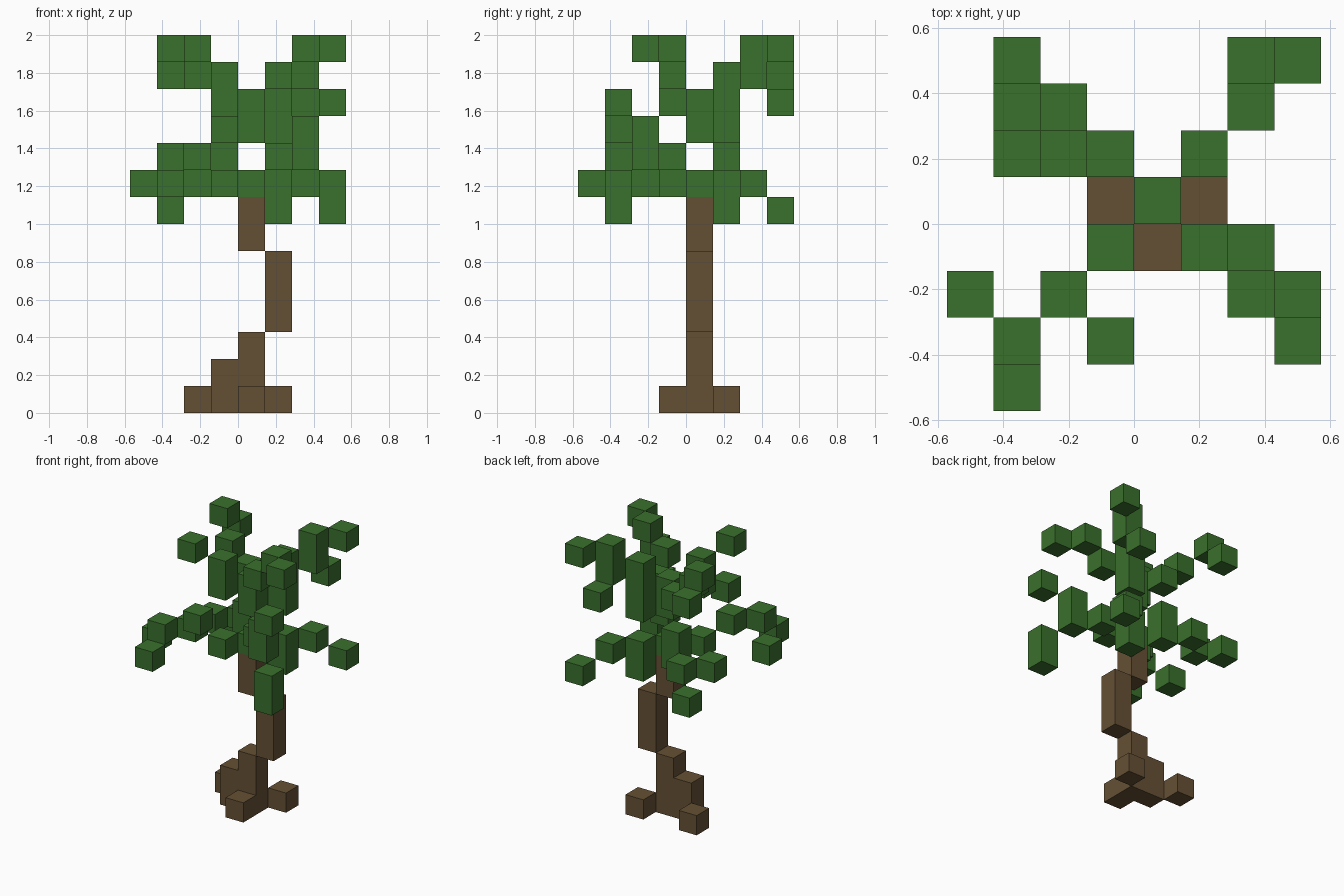
import bpy
import bmesh
from mathutils import Matrix, Vector

default_cube = bpy.data.objects.get("Cube")
if default_cube:
    bpy.data.objects.remove(default_cube, do_unlink=True)

CELL = 1 / 7  # edge length of one block


def make_material(name, color):
    material = bpy.data.materials.new(name)
    material.use_nodes = True
    material.diffuse_color = color
    material.node_tree.nodes["Principled BSDF"].inputs["Base Color"].default_value = color
    return material


def add_blocks(name, material, blocks):
    """Each block is (column, row, bottom level, height), counted in cells."""
    bm = bmesh.new()
    for column, row, level, height in blocks:
        center = Vector((column + 0.5, row + 0.5, level + height / 2)) * CELL
        size = Vector((CELL, CELL, CELL * height))
        matrix = Matrix.Translation(center) @ Matrix.Diagonal(size).to_4x4()
        bmesh.ops.create_cube(bm, size=1, matrix=matrix)
    mesh = bpy.data.meshes.new(name)
    bm.to_mesh(mesh)
    bm.free()
    mesh.materials.append(material)
    part = bpy.data.objects.new(name, mesh)
    bpy.context.scene.collection.objects.link(part)
    return part


bark = make_material("bark brown", (0.130, 0.081, 0.034, 1))
leaf = make_material("leaf green", (0.042, 0.162, 0.026, 1))

# Crooked trunk and three root stubs
add_blocks("trunk", bark, [
    (0, 0, 0, 3), (-1, 0, 0, 2), (1, 0, 3, 3), (0, 0, 6, 2),
])
add_blocks("roots", bark, [
    (0, -1, 0, 1), (1, 1, 0, 1), (-2, 1, 0, 1),
])

# Leaves directly above the trunk
add_blocks("crown_core", leaf, [(0, 0, 8, 1), (0, 0, 10, 2)])

# Leaf sprays reaching out to the four corners, upper tier then lower tier
add_blocks("back_left_leaves_upper", leaf, [
    (1, 1, 10, 3), (2, 2, 12, 2), (3, 3, 13, 1), (2, 3, 11, 1),
])
add_blocks("back_left_leaves_lower", leaf, [
    (1, 1, 7, 2), (2, 2, 8, 1), (3, 3, 7, 1),
])
add_blocks("back_right_leaves_upper", leaf, [
    (-1, 1, 11, 1), (-2, 1, 12, 1), (-3, 2, 13, 1), (-3, 3, 12, 1),
])
add_blocks("back_right_leaves_lower", leaf, [
    (-1, 1, 8, 2), (-2, 2, 8, 1), (-3, 1, 8, 1), (-3, 3, 7, 1),
])
add_blocks("front_left_leaves_upper", leaf, [
    (1, -1, 12, 1), (2, -1, 13, 1), (3, -2, 13, 1), (3, -3, 11, 1),
])
add_blocks("front_left_leaves_lower", leaf, [
    (1, -1, 9, 1), (2, -2, 9, 2), (3, -3, 7, 2),
])
add_blocks("front_right_leaves_upper", leaf, [
    (-1, -1, 11, 2), (-2, -2, 13, 1), (-1, -3, 10, 1),
])
add_blocks("front_right_leaves_lower", leaf, [
    (-1, -1, 8, 1), (-2, -2, 9, 1), (-3, -3, 9, 1), (-3, -4, 8, 1), (-4, -2, 8, 1),
])
